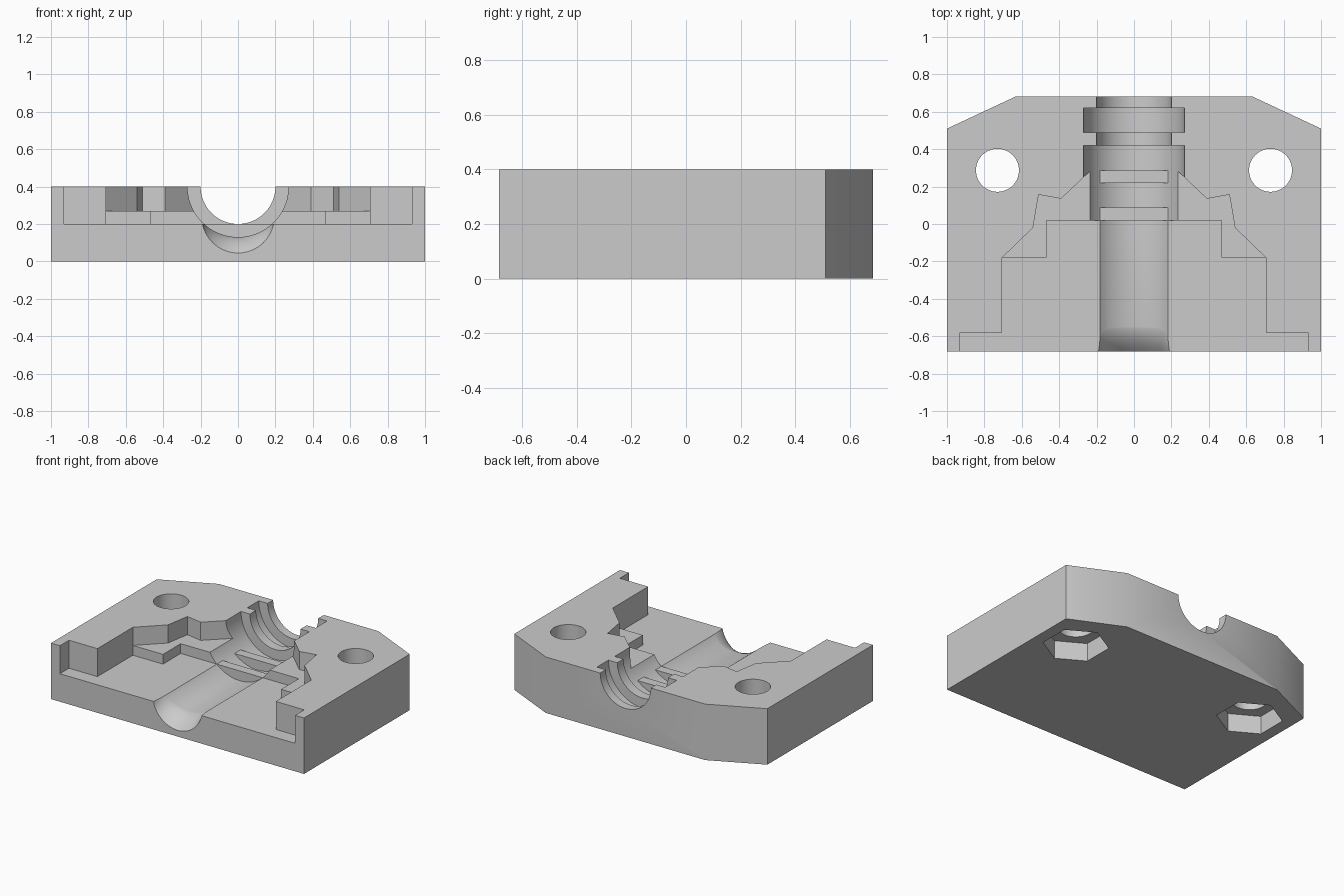
import bpy, bmesh, math
from mathutils import Vector

old = bpy.data.objects.get("Cube")
if old:
    bpy.data.objects.remove(old, do_unlink=True)

TOP, FLOOR, SHELF = 0.4, 0.2, 0.27
BORE_R, NECK_R = 0.27, 0.2

grey = bpy.data.materials.new("plain grey")
grey.use_nodes = True
grey.diffuse_color = (0.6, 0.6, 0.6, 1)
grey.node_tree.nodes["Principled BSDF"].inputs["Base Color"].default_value = (0.6, 0.6, 0.6, 1)


def loft(name, rings):
    """Closed solid through rings of equal point count."""
    bm = bmesh.new()
    loops = [[bm.verts.new(p) for p in ring] for ring in rings]
    for a, b in zip(loops, loops[1:]):
        for i in range(len(a)):
            j = (i + 1) % len(a)
            bm.faces.new((a[i], a[j], b[j], b[i]))
    bm.faces.new(loops[0][::-1])
    bm.faces.new(loops[-1])
    bmesh.ops.recalc_face_normals(bm, faces=bm.faces)
    mesh = bpy.data.meshes.new(name)
    bm.to_mesh(mesh)
    bm.free()
    mesh.materials.append(grey)
    obj = bpy.data.objects.new(name, mesh)
    bpy.context.collection.objects.link(obj)
    return obj


def plate(name, half, z0, z1):
    """Upright prism from the +x half of a symmetric outline."""
    outline = half + [(-x, y) for x, y in reversed(half)]
    return loft(name, [[(x, y, z) for x, y in outline] for z in (z0, z1)])


def post(name, x, y, r, z0, z1, sides, turn=0.0):
    angles = [turn + math.tau * i / sides for i in range(sides)]
    return loft(name, [[(x + r * math.cos(a), y + r * math.sin(a), z) for a in angles]
                       for z in (z0, z1)])


def bore(name, r, y0, y1, sides=96):
    """Cylinder along y, centred on the top surface."""
    angles = [math.tau * i / sides for i in range(sides)]
    return loft(name, [[(r * math.cos(a), y, TOP + r * math.sin(a)) for a in angles]
                       for y in (y0, y1)])


def flare_ring(y, width, bottom, steps=32):
    """Circular arc below the floor, closed above it."""
    sag = FLOOR - bottom
    r = (width ** 2 + sag ** 2) / (2 * sag)
    zc = bottom + r
    end = math.atan2(width, zc - FLOOR)
    ring = []
    for i in range(steps + 1):
        a = -end + 2 * end * i / steps
        ring.append((r * math.sin(a), y, zc - r * math.cos(a)))
    return ring + [(width, y, TOP - 0.1), (-width, y, TOP - 0.1)]


def combine(body, tool, operation):
    mod = body.modifiers.new(tool.name, 'BOOLEAN')
    mod.operation = operation
    mod.solver = 'EXACT'
    mod.object = tool
    bpy.context.view_layer.objects.active = body
    bpy.ops.object.modifier_apply(modifier=mod.name)
    bpy.data.objects.remove(tool, do_unlink=True)


# Block with two chamfered back corners
body = plate("clamp_half", [(1, -0.683), (1, 0.51), (0.63, 0.683)], 0, TOP)

# Stepped recess open to the front, and the shallower shelf behind it
cuts = [
    plate("recess", [(0.93, -0.8), (0.93, -0.58), (0.705, -0.58), (0.705, -0.18),
                     (0.467, -0.18), (0.467, 0.02)], FLOOR, 0.5),
    plate("shelf", [(0.705, -0.3), (0.705, -0.18), (0.54, -0.02), (0.51, 0.157),
                    (0.39, 0.135), (0.23, 0.287)], SHELF, 0.5),
]

# Cable channel, collar groove and neck
cuts += [
    bore("channel", BORE_R, -0.8, 0.42),
    bore("collar_groove", BORE_R, 0.49, 0.62),
    bore("neck", NECK_R, 0.3, 0.8),
]

# Rounded flare at the mouth of the channel
rings = []
for i in range(10):
    t = i / 8
    rings.append(flare_ring(-0.52 - 0.163 * t, 0.178 + 0.012 * t * t, 0.133 - 0.088 * t * t))
cuts.append(loft("mouth_flare", rings))

# Screw holes with hexagonal nut pockets underneath
for side in (-1, 1):
    cuts.append(post("screw_hole", side * 0.73, 0.287, 0.115, -0.1, 0.5, 64))
    cuts.append(post("nut_pocket", side * 0.73, 0.287, 0.215, -0.1, 0.13, 6, math.pi / 6))

for cutter in cuts:
    combine(body, cutter, 'DIFFERENCE')

# Flat gripping ribs across the channel
for y0, y1 in ((0.02, 0.087), (0.22, 0.287)):
    combine(body, plate("rib", [(0.2, y0), (0.2, y1)], 0.08, FLOOR), 'UNION')

bpy.ops.object.select_all(action='DESELECT')
body.select_set(True)
bpy.context.view_layer.objects.active = body
bpy.ops.object.shade_smooth_by_angle(angle=math.radians(28))
